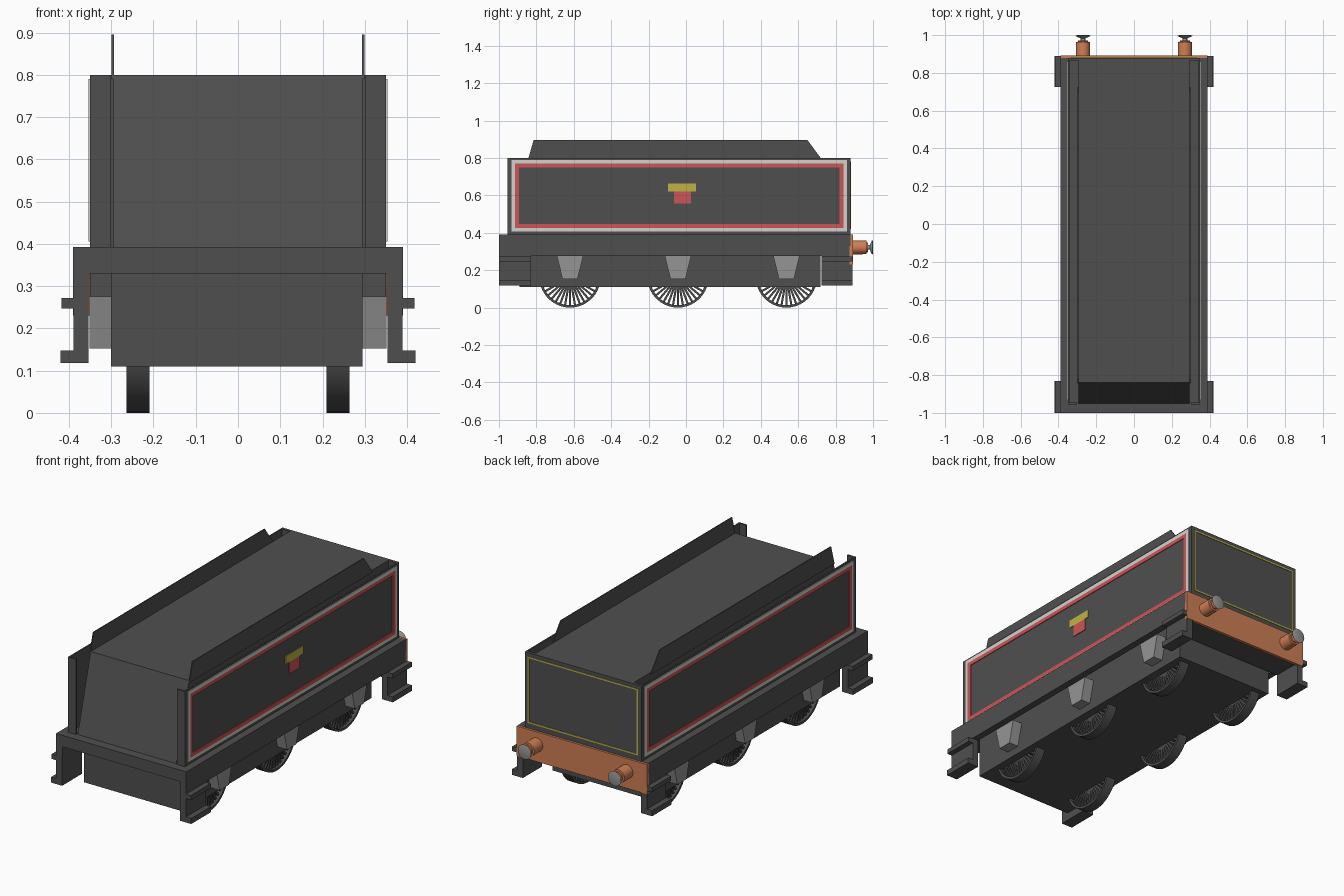
import bpy, bmesh, math
from mathutils import Matrix, Vector

if "Cube" in bpy.data.objects:
    bpy.data.objects.remove(bpy.data.objects["Cube"])


def material(name, rgb):
    m = bpy.data.materials.new(name)
    m.diffuse_color = (*rgb, 1)
    m.use_nodes = True
    m.node_tree.nodes["Principled BSDF"].inputs["Base Color"].default_value = m.diffuse_color
    return m


BLACK = material("dark_grey_paint", (0.078, 0.078, 0.078))
GREY = material("bare_metal", (0.30, 0.30, 0.30))
ORANGE = material("orange_paint", (0.62, 0.21, 0.09))
RED = material("red_lining", (0.60, 0.09, 0.095))
WHITE = material("pale_lining", (0.66, 0.64, 0.60))
YELLOW = material("yellow_paint", (0.52, 0.45, 0.06))


def finish(name, bm, mat):
    bmesh.ops.recalc_face_normals(bm, faces=bm.faces)
    me = bpy.data.meshes.new(name)
    bm.to_mesh(me)
    bm.free()
    ob = bpy.data.objects.new(name, me)
    me.materials.append(mat)
    bpy.context.collection.objects.link(ob)
    return ob


def add_box(bm, x, y, z):
    c = Vector(((x[0] + x[1]) / 2, (y[0] + y[1]) / 2, (z[0] + z[1]) / 2))
    s = (abs(x[1] - x[0]), abs(y[1] - y[0]), abs(z[1] - z[0]))
    bmesh.ops.create_cube(bm, size=1, matrix=Matrix.Translation(c) @ Matrix.Diagonal((*s, 1)))


def box(name, mat, x, y, z):
    bm = bmesh.new()
    add_box(bm, x, y, z)
    return finish(name, bm, mat)


def prism(name, mat, yz, x0, x1):
    """Side profile extruded across x."""
    bm = bmesh.new()
    f = bm.faces.new([bm.verts.new((x0, y, z)) for y, z in yz])
    r = bmesh.ops.extrude_face_region(bm, geom=[f])
    vs = [v for v in r["geom"] if isinstance(v, bmesh.types.BMVert)]
    bmesh.ops.translate(bm, verts=vs, vec=(x1 - x0, 0, 0))
    return finish(name, bm, mat)


def lathe(name, mat, profile, matrix, n=24, closed=False):
    """Spin (radius, along) points about an axis placed by matrix."""
    bm = bmesh.new()
    rings = [[bm.verts.new(matrix @ Vector((r * math.cos(2 * math.pi * i / n),
                                            r * math.sin(2 * math.pi * i / n), h)))
              for i in range(n)] for r, h in profile]
    pairs = list(zip(rings, rings[1:]))
    if closed:
        pairs.append((rings[-1], rings[0]))
    else:
        bm.faces.new(rings[0])
        bm.faces.new(rings[-1])
    for a, b in pairs:
        for i in range(n):
            j = (i + 1) % n
            bm.faces.new((a[i], a[j], b[j], b[i]))
    ob = finish(name, bm, mat)
    for o in bpy.context.selected_objects:
        o.select_set(False)
    ob.select_set(True)
    bpy.context.view_layer.objects.active = ob
    bpy.ops.object.shade_smooth_by_angle()
    return ob


def lining(name, mat, outer, width, plate):
    """Rectangular border of four strips; plate(u, v) gives box ranges."""
    (u0, u1), (v0, v1) = outer
    bm = bmesh.new()
    for u, v in (((u0, u1), (v1 - width, v1)), ((u0, u1), (v0, v0 + width)),
                 ((u0, u0 + width), (v0 + width, v1 - width)),
                 ((u1 - width, u1), (v0 + width, v1 - width))):
        add_box(bm, *plate(u, v))
    finish(name, bm, mat)


# Tank with sloping front
prism("tank", BLACK, [(-0.95, 0.39), (0.87, 0.39), (0.87, 0.80), (-0.84, 0.80)], -0.295, 0.295)
box("tank_back", BLACK, (-0.35, 0.35), (0.865, 0.88), (0.39, 0.80))
lining("back_lining", YELLOW, ((-0.33, 0.33), (0.42, 0.78)), 0.008,
       lambda u, v: (u, (0.878, 0.883), v))

# Footplate, beams and underframe
box("footplate", BLACK, (-0.39, 0.39), (-1.0, 0.88), (0.33, 0.392))
box("buffer_beam", ORANGE, (-0.39, 0.39), (0.875, 0.892), (0.23, 0.391))
box("rear_beam_backing", BLACK, (-0.35, 0.35), (0.73, 0.875), (0.235, 0.335))
box("underframe", BLACK, (-0.30, 0.295), (-0.89, 0.72), (0.11, 0.335))

AXLES = (-0.62, -0.043, 0.537)
R = 0.164

for s, side in ((1, "right"), (-1, "left")):
    # Side sheets, front returns and raised copings
    box(f"side_sheet_{side}", BLACK, (s * 0.342, s * 0.35), (-0.955, 0.88), (0.39, 0.80))
    box(f"front_return_{side}", BLACK, (s * 0.302, s * 0.35), (-0.955, -0.945), (0.39, 0.80))
    prism(f"coping_{side}", BLACK, [(-0.845, 0.79), (0.725, 0.79), (0.72, 0.80), (0.65, 0.895),
                                    (-0.815, 0.895), (-0.842, 0.80)], s * 0.294, s * 0.299)

    # Painted borders on the side sheets
    def plate(u, v, s=s):
        return ((s * 0.348, s * 0.354), u, v)
    lining(f"pale_border_{side}", WHITE, ((-0.932, 0.86), (0.406, 0.79)), 0.019, plate)
    lining(f"red_border_{side}", RED, ((-0.913, 0.841), (0.425, 0.771)), 0.021, plate)

    # Valance and corner steps
    box(f"valance_{side}", BLACK, (s * 0.352, s * 0.39), (-1.0, 0.875), (0.275, 0.34))
    for y, end in (((-1.0, -0.83), "front"), ((0.725, 0.89), "rear")):
        bm = bmesh.new()
        add_box(bm, (s * 0.354, s * 0.389), y, (0.118, 0.33))
        add_box(bm, (s * 0.38, s * 0.42), y, (0.118, 0.148))
        add_box(bm, (s * 0.38, s * 0.418), y, (0.247, 0.272))
        finish(f"steps_{end}_{side}", bm, BLACK)

    # Axle boxes and spoked wheels
    for i, y in enumerate(AXLES):
        prism(f"axle_box_{side}_{i}", GREY, [(y - 0.07, 0.275), (y + 0.07, 0.275),
                                             (y + 0.04, 0.152), (y - 0.04, 0.152)],
              s * 0.29, s * 0.352)
        m = Matrix.Translation((s * 0.237, y, R)) @ Matrix.Rotation(math.pi / 2, 4, 'Y')
        lathe(f"wheel_rim_{side}_{i}", BLACK, [(R, -0.027), (R, 0.027), (R - 0.013, 0.027),
                                               (R - 0.013, -0.027)], m, 40, True)
        lathe(f"wheel_hub_{side}_{i}", BLACK, [(0.035, -0.025), (0.035, 0.025)], m, 16)
        bm = bmesh.new()
        for k in range(36):
            part = bmesh.new()
            add_box(part, (0.03, R - 0.008), (-0.0055, 0.0055), (-0.014, 0.014))
            part.transform(m @ Matrix.Rotation(2 * math.pi * k / 36, 4, 'Z'))
            tmp = bpy.data.meshes.new("spoke")
            part.to_mesh(tmp)
            part.free()
            bm.from_mesh(tmp)
            bpy.data.meshes.remove(tmp)
        finish(f"wheel_spokes_{side}_{i}", bm, BLACK)

    # Buffers
    m = Matrix.Translation((s * 0.27, 0.885, 0.322)) @ Matrix.Rotation(-math.pi / 2, 4, 'X')
    lathe(f"buffer_housing_{side}", ORANGE, [(0.037, 0), (0.037, 0.05), (0.036, 0.079),
                                             (0.027, 0.08), (0.026, 0.087)], m)
    lathe(f"buffer_head_{side}", GREY, [(0.012, 0.08), (0.012, 0.098), (0.036, 0.108),
                                        (0.04, 0.112), (0.03, 0.115)], m)

# Painted emblem on the right side
box("emblem_bar", YELLOW, (0.348, 0.354), (-0.096, 0.053), (0.62, 0.663))
box("emblem_shield", RED, (0.348, 0.354), (-0.064, 0.027), (0.556, 0.62))
